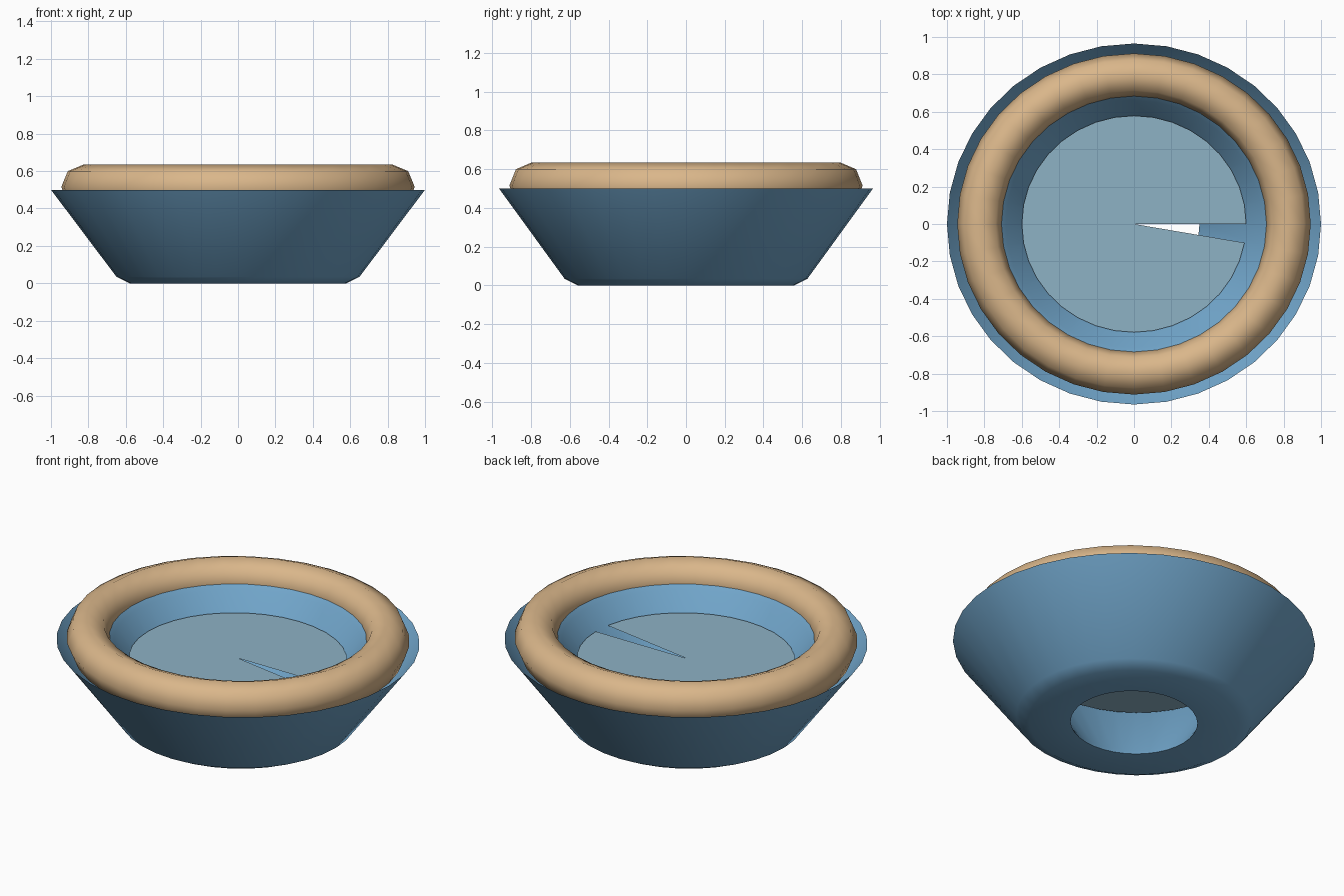
import bpy
import math

if "Cube" in bpy.data.objects:
    bpy.data.objects.remove(bpy.data.objects["Cube"])

SEGMENTS = 36
SQUASH_Y = 0.965  # the plan is slightly oval


def material(name, color):
    mat = bpy.data.materials.new(name)
    mat.diffuse_color = (*color, 1.0)
    mat.use_nodes = True
    mat.node_tree.nodes["Principled BSDF"].inputs["Base Color"].default_value = mat.diffuse_color
    return mat


def make_object(name, verts, faces, mat, sharp_angle=None):
    mesh = bpy.data.meshes.new(name)
    mesh.from_pydata(verts, [], faces)
    mesh.materials.append(mat)
    if sharp_angle is not None:
        mesh.polygons.foreach_set("use_smooth", [True] * len(mesh.polygons))
        mesh.set_sharp_from_angle(angle=math.radians(sharp_angle))
    mesh.update()
    obj = bpy.data.objects.new(name, mesh)
    bpy.context.collection.objects.link(obj)
    return obj


def point(radius, z, step):
    a = 2 * math.pi * step / SEGMENTS
    return (radius * math.cos(a), SQUASH_Y * radius * math.sin(a), z)


def lathe(name, profile, mat, closed, sharp_angle):
    """Revolve a (radius, height) profile around the z axis."""
    n = len(profile)
    verts = [point(r, z, s) for s in range(SEGMENTS) for r, z in profile]
    faces = []
    for s in range(SEGMENTS):
        t = (s + 1) % SEGMENTS
        for i in range(n if closed else n - 1):
            j = (i + 1) % n
            faces.append((s * n + i, t * n + i, t * n + j, s * n + j))
    return make_object(name, verts, faces, mat, sharp_angle)


blue = material("bowl blue", (0.168, 0.386, 0.605))
pale_blue = material("pale water blue", (0.27, 0.445, 0.56))
tan = material("tan", (0.70, 0.47, 0.255))

# Bowl: inner wall, base ring around the hole, flared outer wall
bowl_profile = [(0.715, 0.53), (0.685, 0.50), (0.365, 0.03), (0.35, 0.0),
                (0.58, 0.0), (0.65, 0.035), (1.0, 0.50)]
lathe("bowl", bowl_profile, blue, closed=False, sharp_angle=40)

# Rounded padded ring sitting in the open channel of the bowl
ring_profile = [(0.825 + 0.12 * math.cos(k * math.pi / 4),
                 0.515 + 0.12 * math.sin(k * math.pi / 4)) for k in range(8)]
lathe("rim_ring", ring_profile, tan, closed=True, sharp_angle=80)

# Inner disc with one narrow wedge left open
disc_verts = [(0, 0, 0.40)] + [point(0.60, 0.40, s) for s in range(SEGMENTS)]
disc_faces = [(0, s + 1, s + 2) for s in range(SEGMENTS - 1)]
make_object("inner_disc", disc_verts, disc_faces, pale_blue)
